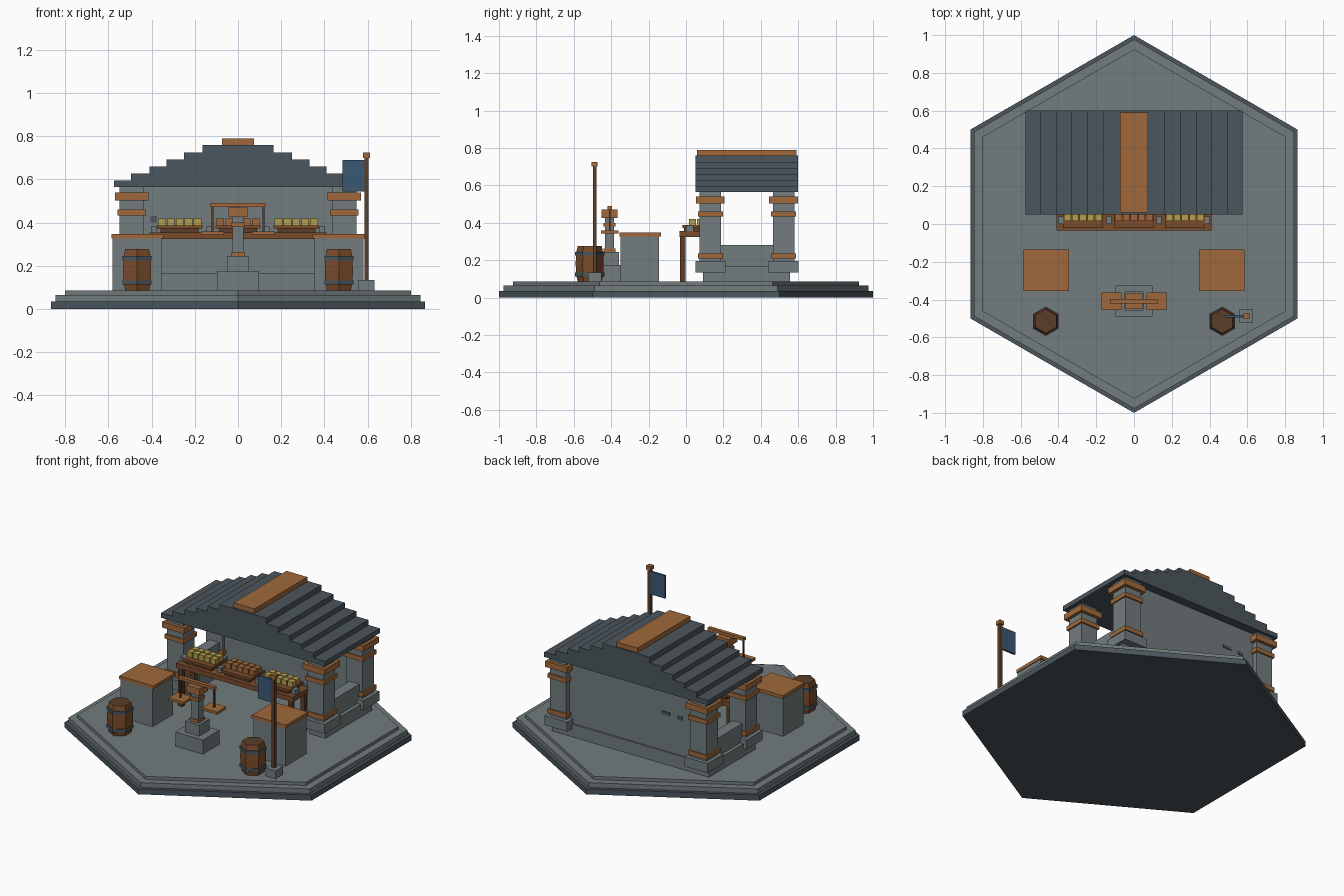
import bpy, bmesh, math

if "Cube" in bpy.data.objects:
    bpy.data.objects.remove(bpy.data.objects["Cube"])


def lin(c):
    return c / 12.92 if c <= 0.04045 else ((c + 0.055) / 1.055) ** 2.4


def colour(name, code):
    m = bpy.data.materials.new(name)
    m.diffuse_color = [lin(int(code[i:i + 2], 16) / 255) for i in (0, 2, 4)] + [1]
    m.use_nodes = True
    m.node_tree.nodes["Principled BSDF"].inputs["Base Color"].default_value = m.diffuse_color
    return m


STONE = colour("grey stone", "727c7e")
SLATE = colour("dark slate", "4b565d")
WOOD = colour("warm wood", "a0693b")
BROWN = colour("mid brown wood", "7a4c2b")
DARK = colour("dark brown wood", "5a3d28")
BLUE = colour("flag blue", "3b5874")
YELLOW = colour("yellow goods", "b39d4c")


def finish(name, bm, mats):
    bmesh.ops.recalc_face_normals(bm, faces=bm.faces)
    me = bpy.data.meshes.new(name)
    bm.to_mesh(me)
    bm.free()
    for m in mats:
        me.materials.append(m)
    ob = bpy.data.objects.new(name, me)
    bpy.context.collection.objects.link(ob)
    return ob


def box(name, x, y, z, mat):
    """Box from (low, high) ranges on each axis."""
    bm = bmesh.new()
    for v in bmesh.ops.create_cube(bm, size=1)["verts"]:
        v.co = [r[0] + (c + 0.5) * (r[1] - r[0]) for c, r in zip(v.co, (x, y, z))]
    return finish(name, bm, [mat])


def block(name, cx, cy, hx, hy, z0, z1, mat):
    """Box from its centre and half sizes."""
    return box(name, (cx - hx, cx + hx), (cy - hy, cy + hy), (z0, z1), mat)


def hex_stack(name, cx, cy, rings, mats, rule=lambda f: 0):
    """Hexagonal solid through (radius, height) rings, with corners on the y axis."""
    bm = bmesh.new()
    loops = []
    for r, z in rings:
        loops.append([bm.verts.new((cx + r * math.sin(k * math.pi / 3),
                                    cy + r * math.cos(k * math.pi / 3), z)) for k in range(6)])
    bm.faces.new(loops[0])
    bm.faces.new(loops[-1])
    for a, b in zip(loops, loops[1:]):
        for k in range(6):
            bm.faces.new((a[k], a[k - 1], b[k - 1], b[k]))
    bmesh.ops.recalc_face_normals(bm, faces=bm.faces)
    for f in bm.faces:
        f.material_index = rule(f)
    return finish(name, bm, mats)


G = 0.085  # ground level on top of the plinth

# Stepped hexagonal ground
hex_stack("ground_foundation", 0, 0, [(1, 0), (1, 0.035)], [SLATE])
hex_stack("ground_step", 0, 0, [(0.977, 0.035), (0.977, 0.065)], [STONE])
hex_stack("ground_top", 0, 0, [(0.925, 0.065), (0.925, G)], [STONE])

# Stepped gable roof, extruded from one stair profile
steps = [(0.575, 0.595), (0.495, 0.627), (0.41, 0.66), (0.33, 0.692), (0.25, 0.725), (0.165, 0.76)]
right = [(0.575, 0.565)]
for i, (x, z) in enumerate(steps):
    right.append((x, z))
    if i + 1 < len(steps):
        right.append((steps[i + 1][0], z))
profile = right + [(-x, z) for x, z in reversed(right)]
bm = bmesh.new()
face = bm.faces.new([bm.verts.new((x, 0.05, z)) for x, z in profile])
ext = bmesh.ops.extrude_face_region(bm, geom=[face])["geom"]
bmesh.ops.translate(bm, vec=(0, 0.55, 0), verts=[e for e in ext if isinstance(e, bmesh.types.BMVert)])
finish("roof", bm, [SLATE])
box("roof_ridge", (-0.073, 0.073), (0.06, 0.59), (0.76, 0.79), WOOD)

# Back wall with a footing, and worn patches on it
box("back_wall", (-0.5, 0.5), (0.485, 0.545), (G, 0.565), STONE)
box("back_wall_footing", (-0.55, 0.55), (0.47, 0.555), (G, 0.165), STONE)
for x, z, w in [(-0.24, 0.405, 0.03), (-0.34, 0.40, 0.018)]:
    block("wall_patch_back", x, 0.547, w, 0.003, z - 0.01, z + 0.01, SLATE)
block("wall_patch_front", -0.39, 0.483, 0.015, 0.003, 0.40, 0.43, SLATE)

# Side walls and columns
for s in (-1, 1):
    block("side_wall", s * 0.492, 0.33, 0.035, 0.21, G, 0.28, STONE)
    block("side_wall_footing", s * 0.492, 0.32, 0.058, 0.23, G, 0.165, STONE)
    for y in (0.13, 0.522):
        x = s * 0.492
        block("column_plinth", x, y, 0.08, 0.08, 0.135, 0.195, STONE)
        block("column_shaft", x, y, 0.057, 0.057, 0.165, 0.565, STONE)
        block("column_low_band", x, y, 0.067, 0.067, 0.21, 0.237, WOOD)
        block("column_mid_band", x, y, 0.067, 0.067, 0.433, 0.46, WOOD)
        block("column_cap", x, y, 0.077, 0.077, 0.503, 0.54, WOOD)

# Sales counter with trays of goods
box("counter_top", (-0.41, 0.41), (-0.035, 0.13), (0.325, 0.355), BROWN)
for x in (-0.385, 0.385):
    for y in (-0.017, 0.11):
        block("counter_leg", x, y, 0.014, 0.014, G, 0.325, DARK)
for x, mat in [(-0.27, YELLOW), (0, WOOD), (0.27, YELLOW)]:
    block("tray_base", x, 0.05, 0.088, 0.06, 0.355, 0.372, DARK)
    block("tray", x, 0.05, 0.105, 0.07, 0.372, 0.387, BROWN)
    for i in range(5):
        for y in (0.035, 0.077):
            block("goods", x + (i - 2) * 0.041, y, 0.018, 0.018, 0.387, 0.42, mat)
for x in (-0.39, -0.133, 0.133, 0.39):
    block("counter_weight", x, 0.02, 0.013, 0.02, 0.355, 0.385, STONE)

# Two display blocks and two barrels
barrel_z = [(0.064, G), (0.073, 0.125), (0.075, 0.18), (0.073, 0.235), (0.064, 0.277)]
for s in (-1, 1):
    block("display_block", s * 0.467, -0.247, 0.113, 0.103, G, 0.327, STONE)
    block("display_top", s * 0.465, -0.245, 0.12, 0.11, 0.327, 0.348, WOOD)
    hex_stack("barrel", s * 0.467, -0.515, barrel_z, [BROWN, DARK],
              lambda f: 1 if abs(f.normal.z) > 0.9 else 0)
    for z in (0.113, 0.225):
        hex_stack("barrel_hoop", s * 0.467, -0.515, [(0.078, z), (0.078, z + 0.02)], [SLATE])

# Balance scale on a stepped pedestal
Y = -0.408
block("scale_base", 0, Y, 0.097, 0.082, G, 0.175, STONE)
block("scale_pedestal", 0, Y, 0.05, 0.05, 0.175, 0.245, STONE)
block("scale_collar", 0, Y, 0.032, 0.032, 0.245, 0.262, WOOD)
block("scale_post", 0, Y, 0.026, 0.024, 0.245, 0.43, STONE)
block("scale_upper_collar", 0, Y, 0.032, 0.032, 0.38, 0.4, WOOD)
block("scale_head", 0, Y, 0.045, 0.043, 0.425, 0.47, WOOD)
block("scale_beam", 0, Y, 0.127, 0.012, 0.472, 0.49, WOOD)
for s in (-1, 1):
    block("scale_hanger", s * 0.118, Y, 0.005, 0.005, 0.355, 0.473, DARK)
    block("scale_pan", s * 0.118, Y, 0.053, 0.046, 0.342, 0.358, WOOD)

# Flagpole
block("pole_base", 0.595, -0.488, 0.036, 0.037, G, 0.135, STONE)
block("pole", 0.595, -0.488, 0.01, 0.01, 0.135, 0.7, DARK)
block("pole_cap", 0.595, -0.488, 0.016, 0.016, 0.7, 0.725, WOOD)
box("flag", (0.485, 0.587), (-0.494, -0.482), (0.545, 0.69), BLUE)
